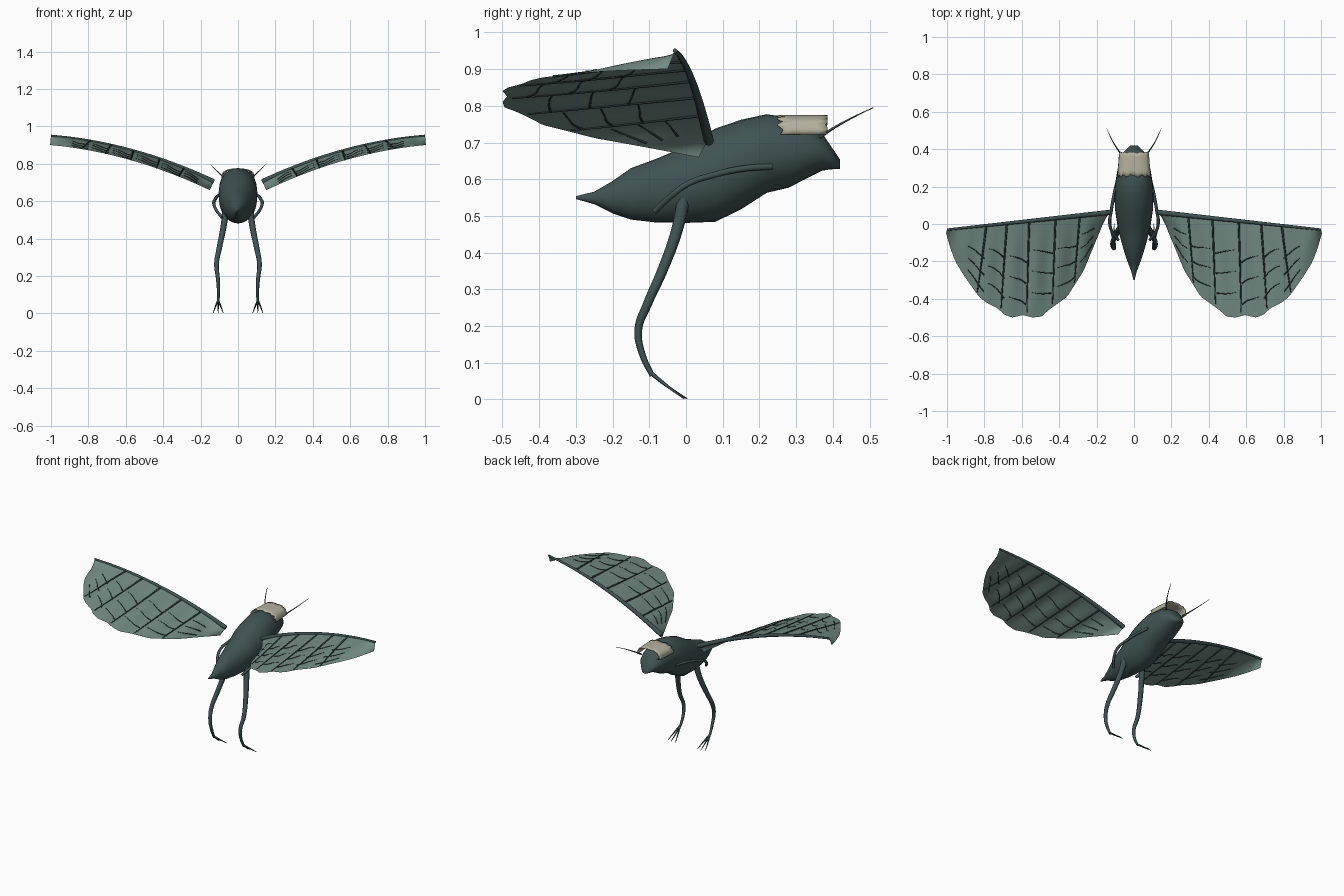
import bpy, bmesh, math
from mathutils import Vector

cube = bpy.data.objects.get("Cube")
if cube:
    bpy.data.objects.remove(cube, do_unlink=True)


def material(name, rgb):
    m = bpy.data.materials.new(name)
    m.use_nodes = True
    m.diffuse_color = (*rgb, 1)
    m.node_tree.nodes["Principled BSDF"].inputs["Base Color"].default_value = (*rgb, 1)
    return m


SLATE = material("dark slate", (.05, .085, .085))
SAGE = material("sage membrane", (.17, .265, .23))
VEIN = material("vein green", (.025, .045, .042))
CREAM = material("cream", (.46, .44, .34))


def smooth(ob, angle=60):
    bpy.ops.object.select_all(action='DESELECT')
    ob.select_set(True)
    bpy.context.view_layer.objects.active = ob
    bpy.ops.object.shade_smooth_by_angle(angle=math.radians(angle))


def grid_mesh(name, rows, mat, closed=False):
    """Skin a list of equally long point rows."""
    bm = bmesh.new()
    vs = [[bm.verts.new(p) for p in row] for row in rows]
    n = len(rows[0])
    for a, b in zip(vs, vs[1:]):
        for i in range(n if closed else n - 1):
            j = (i + 1) % n
            bm.faces.new((a[i], a[j], b[j], b[i]))
    if closed:
        bm.faces.new(vs[0])
        bm.faces.new(vs[-1])
    bmesh.ops.recalc_face_normals(bm, faces=bm.faces)
    me = bpy.data.meshes.new(name)
    bm.to_mesh(me)
    bm.free()
    me.materials.append(mat)
    ob = bpy.data.objects.new(name, me)
    bpy.context.collection.objects.link(ob)
    smooth(ob)
    return ob


def tubes(name, paths, radii, mat, res=3):
    """Tapered round tubes through smooth paths, joined in one mesh."""
    cu = bpy.data.curves.new(name, 'CURVE')
    cu.dimensions = '3D'
    cu.bevel_depth = 1
    cu.bevel_resolution = res
    cu.resolution_u = 6
    cu.use_fill_caps = True
    for path in paths:
        sp = cu.splines.new('BEZIER')
        sp.bezier_points.add(len(path) - 1)
        for i, (bp, p) in enumerate(zip(sp.bezier_points, path)):
            bp.co = p
            bp.handle_left_type = bp.handle_right_type = 'AUTO'
            t = i / (len(path) - 1)
            bp.radius = radii[0] + (radii[1] - radii[0]) * t
    cu.materials.append(mat)
    ob = bpy.data.objects.new(name, cu)
    bpy.context.collection.objects.link(ob)
    bpy.ops.object.select_all(action='DESELECT')
    ob.select_set(True)
    bpy.context.view_layer.objects.active = ob
    bpy.ops.object.convert(target='MESH')
    smooth(bpy.context.view_layer.objects.active)


def lerp(table, x):
    for (x0, y0), (x1, y1) in zip(table, table[1:]):
        if x <= x1:
            return y0 + (y1 - y0) * max(0, x - x0) / (x1 - x0)
    return table[-1][1]


# Body: rings of y, bottom, top, half width
STATIONS = [(-.3, .546, .554, .003), (-.25, .532, .566, .016), (-.2, .507, .595, .035),
            (-.15, .49, .63, .052), (-.08, .482, .656, .072), (0, .481, .69, .09),
            (.08, .484, .738, .102), (.15, .518, .762, .104), (.22, .563, .777, .1),
            (.28, .577, .768, .09), (.33, .603, .752, .08), (.37, .623, .727, .066),
            (.395, .627, .69, .045), (.42, .628, .653, .02)]
SIDES = 28
rings = []
for y, lo, hi, w in STATIONS:
    rings.append([(w * math.cos(k * math.tau / SIDES), y,
                   (lo + hi) / 2 + (hi - lo) / 2 * math.sin(k * math.tau / SIDES))
                  for k in range(SIDES)])
grid_mesh("body", rings, SLATE, closed=True)

# Collar draped over the head, with a ragged back edge
rows = []
for r in range(6):
    row = []
    for k in range(25):
        a = math.pi * k / 24
        y = .257 + .008 * math.sin(k * 1.6) + r * .026
        c, s = math.cos(a), math.sin(a)
        row.append(((.089 - .002 * r) * math.copysign(abs(c) ** .75, c),
                    min(y, .385), .722 + .053 * s ** .7))
    rows.append(row)
collar = grid_mesh("head_collar", rows, CREAM)
mod = collar.modifiers.new("thickness", 'SOLIDIFY')
mod.thickness = .006

# Wing surface: span position and chord fraction to a point
TRAIL = [(.13, .035), (.17, -.06), (.25, -.25), (.34, -.39), (.37, -.41), (.44, -.46),
         (.48, -.495), (.53, -.5), (.58, -.487), (.64, -.5), (.68, -.485), (.72, -.45),
         (.78, -.42), (.82, -.39), (.9, -.28), (.95, -.2), (.98, -.12), (1, -.05)]


def wing_point(x, v, side, lift=0):
    d = 1 - x
    z = .95 - .09 * d - .221 * d * d
    slope = .09 + .442 * d
    lead = .062 - .092 * (x - .13) / .87
    y = lead + (lerp(TRAIL, x) - lead) * v
    ripple = .005 * math.sin(math.tau * (x - .29) / .13) * math.sin(math.pi * v)
    drop = (.05 * v + ripple - lift) / math.hypot(1, slope)
    return Vector((side * (x + slope * drop), y, z - drop))


VEINS = [(.29, .3), (.42, .42), (.56, .56), (.68, .7), (.79, .83)]
for side, tag in ((1, "left"), (-1, "right")):
    grid_mesh(tag + "_wing", [[wing_point(.13 + .87 * i / 60, j / 12, side)
                               for j in range(13)] for i in range(61)], SAGE)
    tubes(tag + "_wing_spar", [[wing_point(.13 + .87 * i / 8, 0, side) for i in range(9)]],
          (.014, .006), SLATE)

    # Long veins, then curved cross veins between neighbours
    tubes(tag + "_wing_veins",
          [[wing_point(a + (b - a) * j / 8, j / 8.3, side) for j in range(9)]
           for a, b in VEINS], (.006, .003), VEIN, 1)
    cross = []
    edges = [(.2, .23)] + VEINS + [(.9, .93)]
    for n, ((a, _), (b, _)) in enumerate(zip(edges, edges[1:])):
        for k in range(3):
            v = .3 + .22 * k + .05 * (n % 2)
            cross.append([wing_point(a + (b - a) * t, v + .1 * (1 - t) ** 2, side)
                          for t in (.05, .3, .55, .85)])
    tubes(tag + "_wing_cross_veins", cross, (.0035, .002), VEIN, 1)

    def path(points):
        return [(side * x, y, z) for x, y, z in points]

    # Standing leg and its three toes
    tubes(tag + "_leg", [path([(.065, -.005, .55), (.078, -.025, .46), (.1, -.065, .35),
                               (.115, -.105, .26), (.108, -.13, .19),
                               (.104, -.118, .12), (.106, -.092, .065)])],
          (.018, .007), SLATE)
    tubes(tag + "_toes", [path([(.106, -.093, .07), (.106 + o * .6, -.045, .032),
                                (.106 + o, .003 - abs(o) * .3, .002)])
                          for o in (-.027, 0, .027)], (.006, .0015), SLATE, 2)

    # Folded limb against the flank
    tubes(tag + "_folded_limb", [path([(.088, .235, .635), (.108, .15, .628),
                                       (.122, .07, .61), (.13, .01, .59),
                                       (.118, -.04, .555), (.085, -.085, .512)])],
          (.009, .008), SLATE)

    # Antenna
    tubes(tag + "_antenna", [path([(.06, .365, .715), (.088, .4, .738),
                                   (.118, .45, .766), (.146, .51, .795)])],
          (.005, .001), SLATE, 2)
